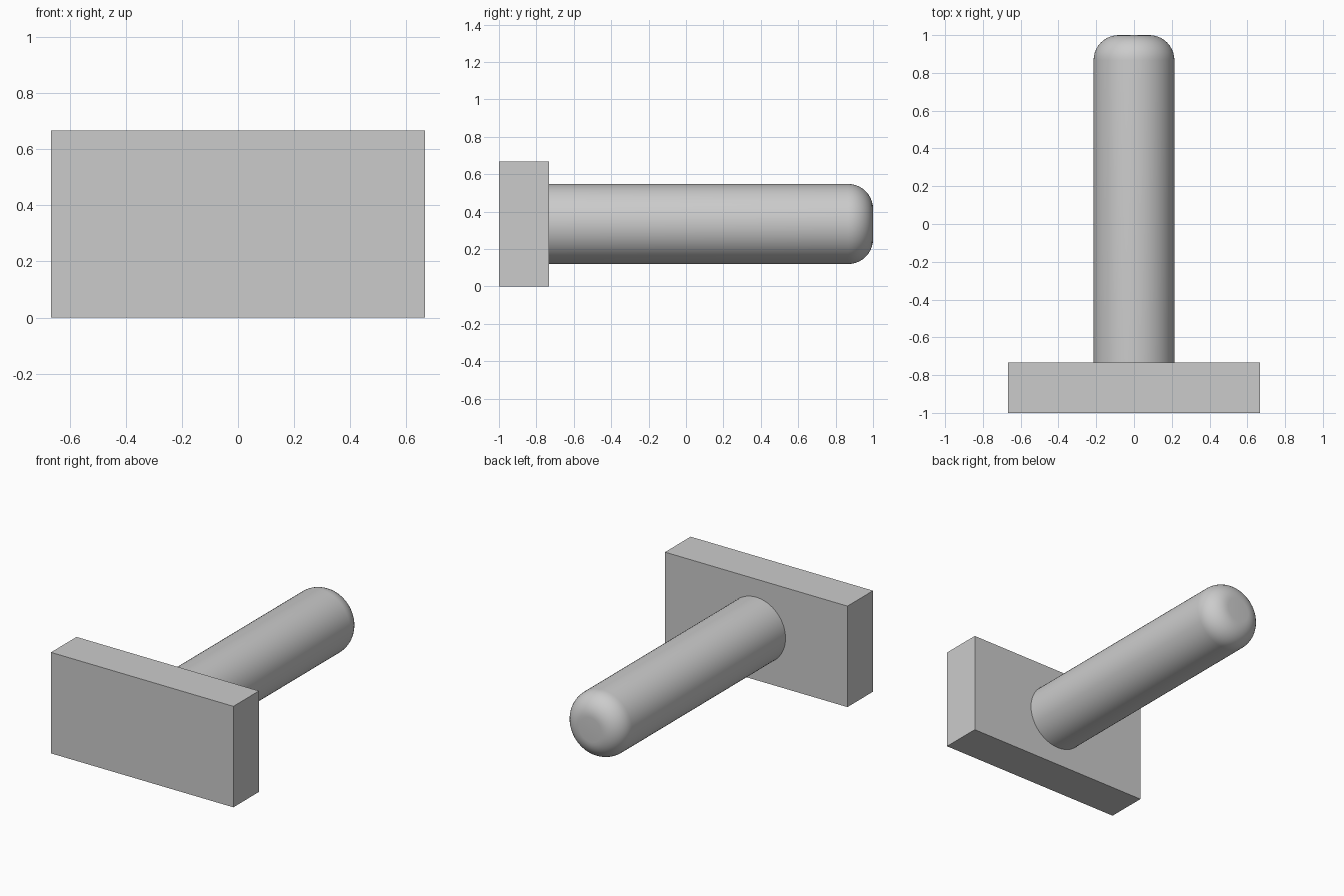
import bpy
import bmesh
import math
from mathutils import Matrix

cube = bpy.data.objects.get("Cube")
if cube:
    bpy.data.objects.remove(cube, do_unlink=True)

# Single plain grey
grey = bpy.data.materials.new("light_grey")
grey.use_nodes = True
colour = (0.6, 0.6, 0.6, 1)
grey.diffuse_color = colour
grey.node_tree.nodes["Principled BSDF"].inputs["Base Color"].default_value = colour


def add_object(name, bm):
    bmesh.ops.recalc_face_normals(bm, faces=bm.faces)
    mesh = bpy.data.meshes.new(name)
    bm.to_mesh(mesh)
    bm.free()
    mesh.materials.append(grey)
    obj = bpy.data.objects.new(name, mesh)
    bpy.context.collection.objects.link(obj)
    return obj


# Rectangular head plate
front, back = -1.0, -0.733
width, height = 1.333, 0.667
bm = bmesh.new()
place = Matrix.Translation((0, (front + back) / 2, height / 2))
bmesh.ops.create_cube(bm, size=1,
                      matrix=place @ Matrix.Diagonal((width, back - front, height, 1)))
add_object("head_plate", bm)

# Round shaft, running back from the plate to a rounded tip
radius, fillet, tip = 0.214, 0.133, 1.0
length = tip - back
bm = bmesh.new()
place = Matrix.Translation((0, (back + tip) / 2, height / 2))
bmesh.ops.create_cone(bm, cap_ends=True, segments=64, radius1=radius, radius2=radius,
                      depth=length, matrix=place @ Matrix.Rotation(-math.pi / 2, 4, "X"))
rim = [e for e in bm.edges if all(v.co.y > tip - 0.01 for v in e.verts)]
bmesh.ops.bevel(bm, geom=rim, offset=fillet, offset_type="OFFSET",
                segments=10, profile=0.5, affect="EDGES")
shaft = add_object("shaft", bm)

# Smooth the shaft while keeping its base edge sharp
bpy.ops.object.select_all(action="DESELECT")
shaft.select_set(True)
bpy.context.view_layer.objects.active = shaft
bpy.ops.object.shade_smooth_by_angle(angle=math.radians(35))
